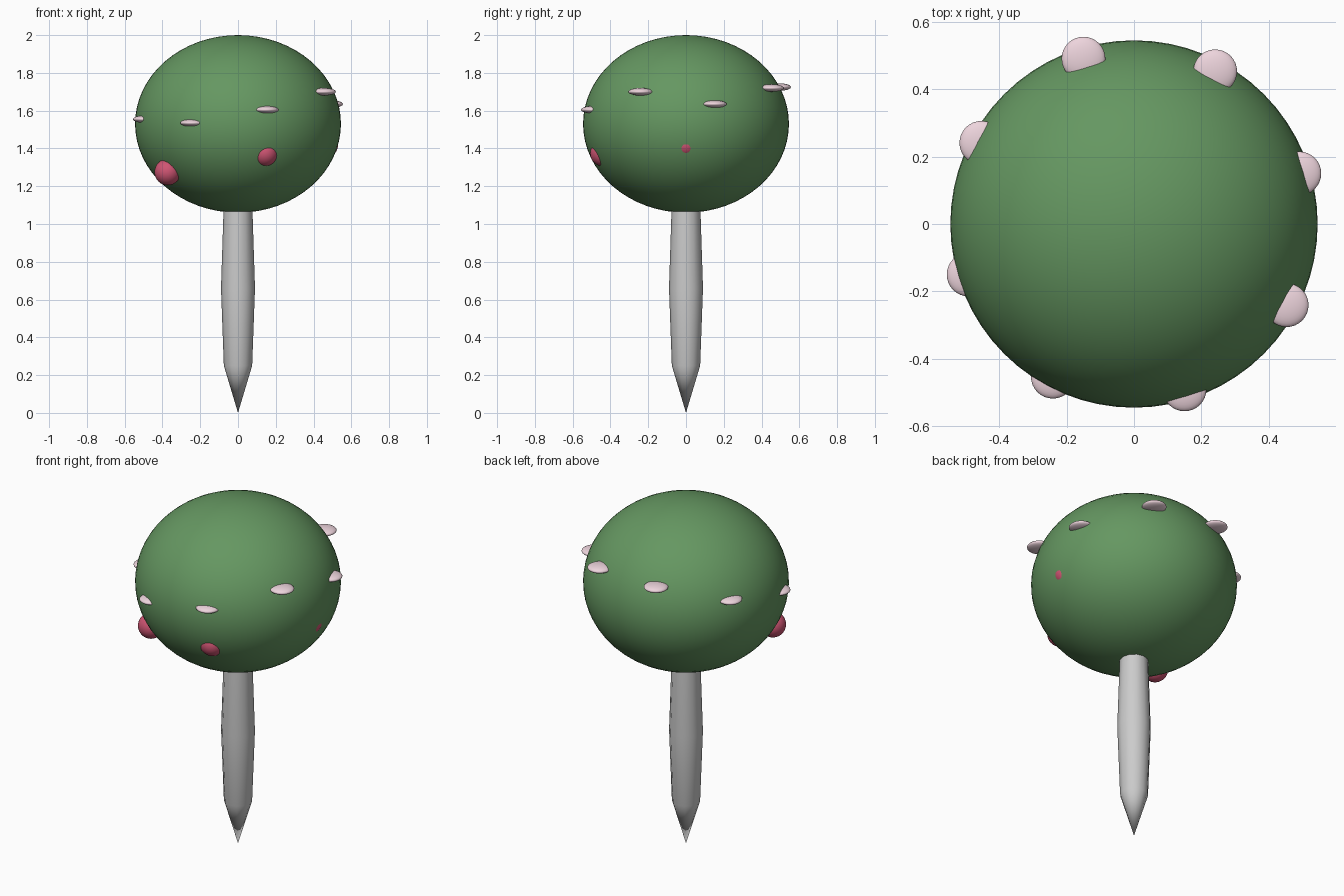
import bpy, bmesh
from math import sin, cos, pi, radians

if "Cube" in bpy.data.objects:
    bpy.data.objects.remove(bpy.data.objects["Cube"])


def material(name, rgb):
    m = bpy.data.materials.new(name)
    m.diffuse_color = (*rgb, 1)
    m.use_nodes = True
    m.node_tree.nodes["Principled BSDF"].inputs["Base Color"].default_value = m.diffuse_color
    return m


GREEN = material("leaf_green", (0.13, 0.31, 0.12))
PINK = material("pale_pink", (0.85, 0.66, 0.72))
RED = material("berry_red", (0.62, 0.09, 0.17))


def ellipsoid(name, loc, scale, mat, seg=32, rings=16):
    bpy.ops.mesh.primitive_uv_sphere_add(segments=seg, ring_count=rings, radius=1, location=loc)
    ob = bpy.context.object
    ob.name = name
    ob.scale = scale
    bpy.ops.object.transform_apply(location=False, rotation=False, scale=True)
    bpy.ops.object.shade_smooth()
    ob.data.materials.append(mat)
    return ob


def on_ring(radius, degrees, z):
    a = radians(degrees)
    return (radius * cos(a), radius * sin(a), z)


# trunk: pointed at the ground, slightly swollen in the middle, top hidden in the crown
def trunk(profile, sides=12):
    bm = bmesh.new()
    tip = bm.verts.new((0, 0, 0))
    rings = [[bm.verts.new((r * cos(2 * pi * i / sides), r * sin(2 * pi * i / sides), z))
              for i in range(sides)] for r, z in profile]
    for i in range(sides):
        j = (i + 1) % sides
        bm.faces.new((tip, rings[0][j], rings[0][i]))
        for lo, hi in zip(rings, rings[1:]):
            bm.faces.new((lo[i], lo[j], hi[j], hi[i]))
    bm.faces.new(rings[-1])
    me = bpy.data.meshes.new("trunk")
    bm.to_mesh(me)
    bm.free()
    ob = bpy.data.objects.new("trunk", me)
    bpy.context.collection.objects.link(ob)
    bpy.context.view_layer.objects.active = ob
    ob.select_set(True)
    bpy.ops.object.shade_smooth_by_angle(angle=radians(40))


trunk([(0.075, 0.25), (0.09, 0.66), (0.075, 1.12)])

# crown
ellipsoid("crown", (0, 0, 1.53), (0.545, 0.545, 0.47), GREEN, 64, 32)

# flat blossoms in a ring, at uneven heights
for k, z in enumerate([1.635, 1.72, 1.725, 1.64, 1.555, 1.535, 1.605, 1.70]):
    ellipsoid(f"blossom_{k + 1}", on_ring(0.513, 17 + 45 * k, z), (0.065, 0.065, 0.02), PINK)

# round fruits in a lower ring, some nearly buried in the crown
for k, z in enumerate([1.42, 1.47, 1.46, 1.275, 1.375]):
    ellipsoid(f"fruit_{k + 1}", on_ring(0.46, 72 * k, z), (0.07, 0.07, 0.07), RED)
